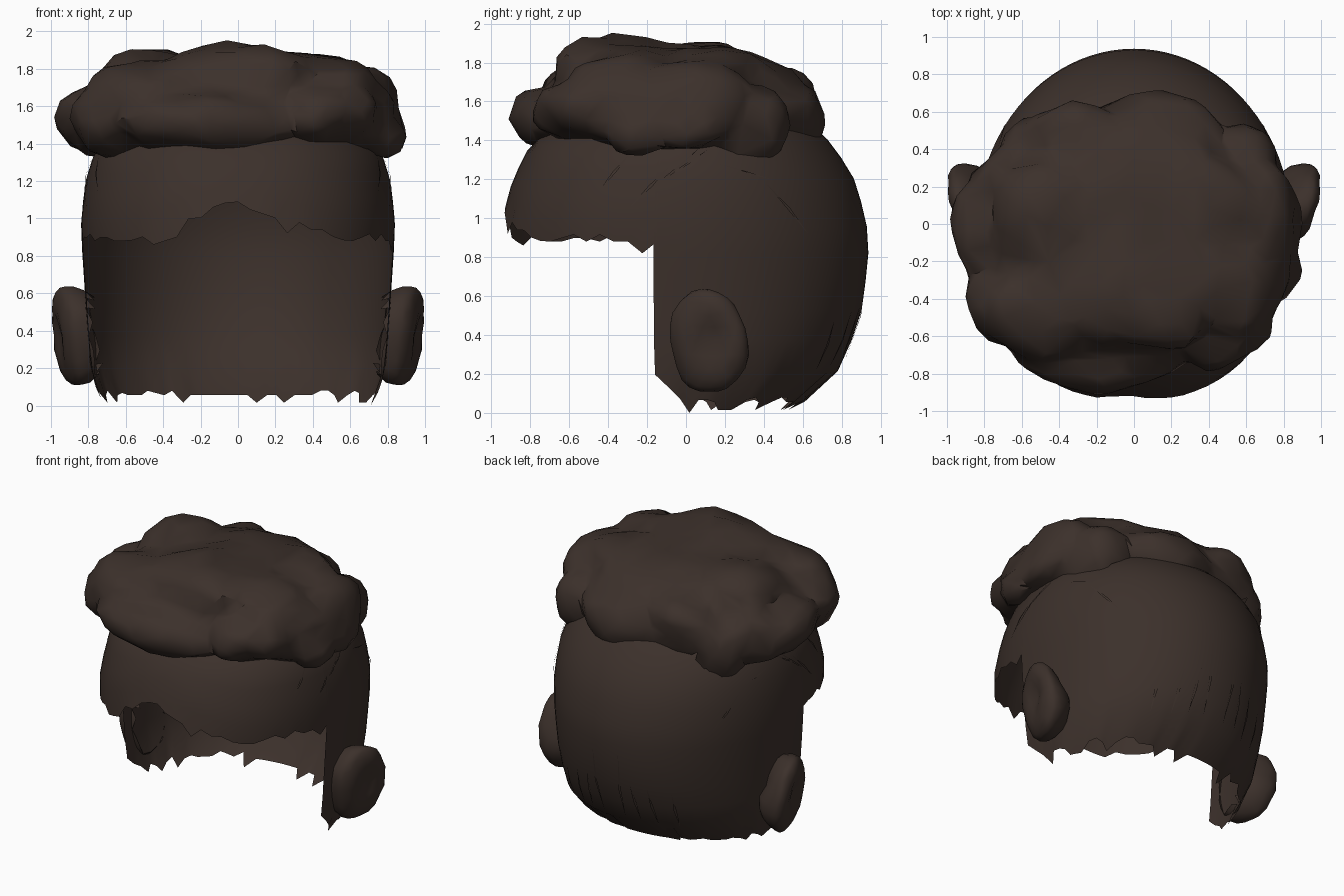
import bpy, bmesh, math, random
from mathutils import Vector, noise

if "Cube" in bpy.data.objects:
    bpy.data.objects.remove(bpy.data.objects["Cube"])

random.seed(4)
mat = bpy.data.materials.new("dark_brown_hair")
mat.diffuse_color = (0.045, 0.03, 0.024, 1)
mat.use_nodes = True
mat.node_tree.nodes["Principled BSDF"].inputs["Base Color"].default_value = mat.diffuse_color


def finish(bm, name, angle=40, normals=True):
    if normals:
        bmesh.ops.recalc_face_normals(bm, faces=bm.faces)
    me = bpy.data.meshes.new(name)
    bm.to_mesh(me)
    bm.free()
    ob = bpy.data.objects.new(name, me)
    bpy.context.collection.objects.link(ob)
    me.materials.append(mat)
    bpy.ops.object.select_all(action='DESELECT')
    ob.select_set(True)
    bpy.context.view_layer.objects.active = ob
    bpy.ops.object.shade_smooth_by_angle(angle=math.radians(angle))
    return ob


# Head profile: (height, side radius, back radius, front radius)
PROFILE = [(0.0, .71, .50, .80), (.05, .74, .60, .85), (.12, .77, .70, .88), (.25, .795, .81, .93),
           (.55, .815, .91, .95), (.85, .835, .94, .95), (1.0, .84, .925, .945), (1.2, .815, .865, .89),
           (1.38, .76, .755, .80), (1.5, .62, .62, .64), (1.6, .40, .40, .40), (1.68, 0, 0, 0)]


def radii_at(z):
    z = min(max(z, 0), 1.6799)
    for p, q in zip(PROFILE, PROFILE[1:]):
        if z <= q[0]:
            f = (z - p[0]) / (q[0] - p[0])
            return [p[i] + f * (q[i] - p[i]) for i in (1, 2, 3)]


def on_head(theta, z, grow=1.0):
    a, back, front = radii_at(z)
    c, s = math.cos(theta), math.sin(theta)
    b = back if s > 0 else front
    k = 1.0
    if s < 0:  # squarer forehead corners
        k = (abs(c) ** 2.25 + abs(s) ** 2.25) ** (-1 / 2.25)
    return Vector((a * c * k * grow, b * s * k * grow, min(z, 1.68)))


def inside_head(p, margin):
    if p.z > 1.66:
        return False
    a, back, front = radii_at(p.z)
    b = back if p.y > 0 else front
    return (p.x / a) ** 2 + (p.y / b) ** 2 < margin


def drop_hidden(bm, margin=.88):
    dead = [f for f in bm.faces if inside_head(f.calc_center_median(), margin)]
    bmesh.ops.delete(bm, geom=dead, context='FACES')


def shell(name, t0, t1, cols, rows, edge, tooth):
    bm = bmesh.new()
    grid = []
    for i in range(cols + 1):
        th = math.radians(t0 + (t1 - t0) * i / cols)
        zb = edge(th)
        col = []
        for j in range(rows + 1):
            z = zb + (1.68 - zb) * math.sin(j / rows * math.pi / 2)
            if j == 0 and 0 < i < cols:
                z += random.choice((-1, 0, 0, .3, .6)) * tooth
            col.append(bm.verts.new(on_head(th, z)))
        grid.append(col)
    for a, b in zip(grid, grid[1:]):
        for j in range(rows):
            bm.faces.new((a[j], b[j], b[j + 1], a[j + 1]))
    bmesh.ops.remove_doubles(bm, verts=bm.verts, dist=0.0005)
    return finish(bm, name)


def back_edge(th):
    s = math.sin(th)
    return .055 if s > .1 else .04 + .9 * max(0, -s)


def fringe_edge(th):
    x = .83 * math.cos(th)
    return .88 + .19 * max(0, 1 - abs(x) / .55)


# Scalp shell: back and sides, then the short front fringe
shell("back_hair", -10, 190, 50, 16, back_edge, .04)
shell("front_fringe", -171, -9, 36, 10, fringe_edge, .06)

# Loose slivers of hair lying on the shell: (angle, z) to (angle, z)
strands = [(-28, 1.15, -20, 1.33), (-18, 1.05, -5, 1.28), (-15, 1.1, 5, 1.36), (-8, 1.2, 8, 1.35),
           (12, 1.28, 30, 1.2), (28, 1.18, 42, .92), (58, .22, 59, .48),
           (68, .22, 70, .52), (76, .25, 78, .55), (84, .25, 83, .75)]
bm = bmesh.new()
for side in (0, 1):
    for a0, z0, a1, z1 in strands:
        pts = []
        for f, w, g in ((0, 0, 1.005), (.5, .012, 1.012), (1, 0, 1.005), (.5, -.012, 1.012)):
            a = math.radians(a0 + (a1 - a0) * f) + w
            pts.append(on_head(math.pi - a if side else a, z0 + (z1 - z0) * f, g))
        bm.faces.new([bm.verts.new(p) for p in pts])
finish(bm, "loose_strands", normals=False)


def add_blob(bm, centre, radii, rough, power=2.0, freq=3.5, detail=3):
    c = Vector(centre)
    for v in bmesh.ops.create_icosphere(bm, subdivisions=detail, radius=1)['verts']:
        d = v.co.normalized()
        h = math.hypot(d.x, d.y)
        r = 1 / (h ** power + abs(d.z) ** power) ** (1 / power)
        p = Vector((d.x * radii[0], d.y * radii[1], d.z * radii[2])) * r
        n = noise.noise((c + p) * freq) + .5 * noise.noise((c + p) * freq * 2.3)
        v.co = c + p + d * n * rough


# Curly mass on top: lumps fused into one surface
curls = [((-.17, -.62, 1.52), (.52, .28, .17)), ((.43, -.51, 1.57), (.28, .28, .17)),
         ((-.62, -.39, 1.53), (.26, .28, .19)), ((-.76, -.03, 1.52), (.23, .28, .18)),
         ((.62, -.08, 1.56), (.25, .44, .23)), ((-.66, .16, 1.50), (.22, .26, .20)),
         ((.54, .29, 1.46), (.22, .24, .24)), ((-.49, .36, 1.43), (.23, .20, .22)),
         ((.10, .50, 1.53), (.38, .21, .17)), ((-.30, .46, 1.58), (.28, .21, .20)),
         ((-.46, -.46, 1.67), (.34, .26, .18)), ((.05, -.32, 1.74), (.50, .38, .18)),
         ((.46, -.30, 1.68), (.28, .32, .18)), ((-.40, .05, 1.71), (.34, .34, .19)),
         ((.28, .08, 1.71), (.38, .33, .18)), ((.80, -.25, 1.43), (.09, .16, .10)),
         ((.80, -.02, 1.48), (.10, .20, .12))]
bm = bmesh.new()
add_blob(bm, (-.04, -.06, 1.60), (.75, .69, .30), .05, 2.1, detail=4)
for c, r in curls:
    add_blob(bm, c, r, .06, 2.3)
me = bpy.data.meshes.new("lumps")
bm.to_mesh(me)
bm.free()
tmp = bpy.data.objects.new("lumps_helper", me)
bpy.context.collection.objects.link(tmp)
rem = tmp.modifiers.new("fuse", 'REMESH')
rem.mode = 'VOXEL'
rem.voxel_size = .03
smo = tmp.modifiers.new("soften", 'SMOOTH')
smo.iterations = 2
dec = tmp.modifiers.new("low_poly", 'DECIMATE')
dec.ratio = .06
bm = bmesh.new()
bm.from_object(tmp, bpy.context.evaluated_depsgraph_get())
bpy.data.objects.remove(tmp)
drop_hidden(bm)
finish(bm, "top_curls", 38)

# Side tufts: flared, slightly dished lumps rooted in the shell on both sides
for name, sx in (("right_tuft", 1), ("left_tuft", -1)):
    bm = bmesh.new()
    add_blob(bm, (.90, .12, .37), (.08, .20, .265), .03, 2.3, 4)
    for v in bm.verts:
        y, z = v.co.y - .12, v.co.z - .37
        r = math.hypot(y / .19, z / .26)
        if v.co.x > .90:
            v.co.x -= .06 * max(0, 1 - r * 1.4)
            v.co.x += .22 * y + .13 * z
        else:
            v.co.x -= 1.3 * (.90 - v.co.x)
            v.co.x += .22 * y + .10 * z
        v.co.x *= sx
    drop_hidden(bm, .95)
    finish(bm, name, 45)
